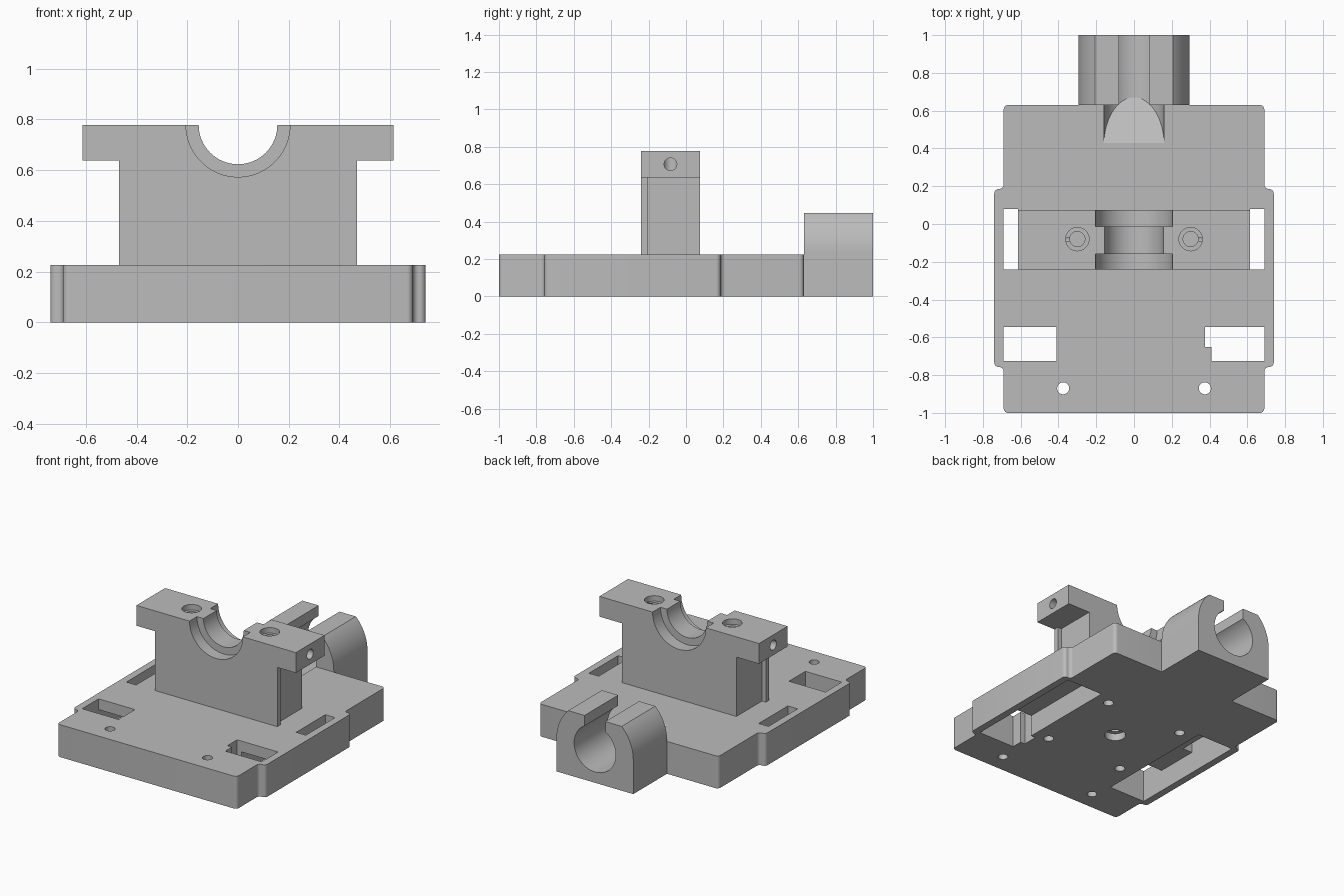
import bpy, bmesh, math
from mathutils import Vector

cube = bpy.data.objects.get("Cube")
if cube:
    bpy.data.objects.remove(cube, do_unlink=True)

grey = bpy.data.materials.new("machined_grey")
grey.use_nodes = True
COLOUR = (0.5, 0.5, 0.5, 1)
grey.diffuse_color = COLOUR
grey.node_tree.nodes["Principled BSDF"].inputs["Base Color"].default_value = COLOUR

AXES = {"x": lambda u, v, w: (w, u, v),
        "y": lambda u, v, w: (u, w, v),
        "z": lambda u, v, w: (u, v, w)}


def prism(name, points, axis, start, end):
    """Extrude a closed profile along an axis."""
    bm = bmesh.new()
    place = AXES[axis]
    face = bm.faces.new([bm.verts.new(place(u, v, start)) for u, v in points])
    out = bmesh.ops.extrude_face_region(bm, geom=[face])
    verts = [g for g in out["geom"] if isinstance(g, bmesh.types.BMVert)]
    bmesh.ops.translate(bm, verts=verts, vec=place(0, 0, end - start))
    bmesh.ops.recalc_face_normals(bm, faces=bm.faces[:])
    mesh = bpy.data.meshes.new(name)
    bm.to_mesh(mesh)
    bm.free()
    mesh.materials.append(grey)
    obj = bpy.data.objects.new(name, mesh)
    bpy.context.scene.collection.objects.link(obj)
    return obj


def arc(u, v, r, a, b, steps):
    angles = [math.radians(a + (b - a) * i / steps) for i in range(steps + 1)]
    return [(u + r * math.cos(t), v + r * math.sin(t)) for t in angles]


def rod(axis, u, v, r, start, end, sides=48):
    return prism("cutter", arc(u, v, r, 0, 360, sides)[:-1], axis, start, end)


def box(x0, x1, y0, y1, z0, z1):
    x0, x1 = sorted((x0, x1))
    return prism("cutter", [(x0, y0), (x1, y0), (x1, y1), (x0, y1)], "z", z0, z1)


def rounded(points, r, steps=6):
    """Round every right-angled corner of a profile."""
    result = []
    for i, p in enumerate(points):
        p = Vector(p)
        a = (Vector(points[i - 1]) - p).normalized() * r
        b = (Vector(points[(i + 1) % len(points)]) - p).normalized() * r
        for k in range(steps + 1):
            t = math.radians(90 * k / steps)
            result.append(tuple(p + a * (1 - math.sin(t)) + b * (1 - math.cos(t))))
    return result


def cut(obj, cutter):
    cutter.hide_render = True
    mod = obj.modifiers.new("cut", "BOOLEAN")
    mod.operation = "DIFFERENCE"
    mod.solver = "EXACT"
    mod.object = cutter
    bpy.context.view_layer.update()
    deps = bpy.context.evaluated_depsgraph_get()
    mesh = bpy.data.meshes.new_from_object(obj.evaluated_get(deps))
    obj.modifiers.remove(mod)
    obj.data = mesh
    bpy.data.objects.remove(cutter, do_unlink=True)


def bore():
    """Clamp bore that runs out on a sloping plane in the plate."""
    cutter = rod("y", 0, BORE_Z, 0.16, 0.1, 1.1, 64)
    bm = bmesh.new()
    bm.from_mesh(cutter.data)
    bmesh.ops.bisect_plane(bm, geom=bm.verts[:] + bm.edges[:] + bm.faces[:],
                           plane_co=(0, 0.43, 0.225), plane_no=(0, 0.53, 0.85),
                           clear_inner=True)
    bmesh.ops.holes_fill(bm, edges=[e for e in bm.edges if e.is_boundary])
    bmesh.ops.recalc_face_normals(bm, faces=bm.faces[:])
    bm.to_mesh(cutter.data)
    bm.free()
    return cutter


SIDES = (-1, 1)
TOP = 0.225
BORE_Z = 0.235

# Base plate with wider rounded middle
half = [(0.69, -1), (0.69, -0.757), (0.74, -0.757),
        (0.74, 0.185), (0.69, 0.185), (0.69, 0.63)]
outline = half + [(-x, y) for x, y in reversed(half)]
plate = prism("base_plate", rounded(outline, 0.024), "z", 0, TOP)
for s in SIDES:
    # Underside pocket, windows and slots
    cut(plate, box(s * 0.41, s * 0.69, -0.725, 0.16, -0.1, 0.15))
    cut(plate, box(s * 0.41, s * 0.69, -0.725, -0.545, -0.1, 0.4))
    cut(plate, box(s * 0.615, s * 0.69, -0.24, 0.08, -0.1, 0.4))
    # Through holes and blind holes underneath
    cut(plate, rod("z", s * 0.375, -0.87, 0.032, -0.1, 0.4, 24))
    for y in (-0.5, 0.1):
        cut(plate, rod("z", s * 0.3, y, 0.033, -0.1, 0.17, 24))
cut(plate, box(0.375, 0.45, -0.65, -0.545, -0.1, 0.4))
cut(plate, rod("z", 0, -0.19, 0.068, -0.1, 0.05))
cut(plate, rod("z", 0, -0.19, 0.04, -0.1, 0.17, 24))
cut(plate, bore())

# Upright support with side ears and stepped cradle
FRONT, BACK = -0.24, 0.075
half = [(0.47, TOP), (0.47, 0.637), (0.613, 0.637), (0.613, 0.778)]
support = prism("upright_support", half + [(-x, z) for x, z in reversed(half)],
                "y", FRONT, BACK)
cut(support, rod("y", 0, 0.778, 0.155, -0.5, 0.5, 64))
cut(support, rod("y", 0, 0.778, 0.205, -0.5, -0.158, 64))
cut(support, rod("y", 0, 0.778, 0.205, -0.012, 0.5, 64))
for s in SIDES:
    cut(support, box(s * 0.44, s * 0.55, -0.205, 0.3, 0.1, 0.637))
    cut(support, rod("z", s * 0.3, -0.08, 0.062, 0.74, 0.9, 32))
    cut(support, rod("z", s * 0.3, -0.08, 0.04, 0.45, 0.9, 32))
    cut(support, rod("x", -0.083, 0.707, 0.034, s * 0.3, s * 0.8, 24))

# Rear clamp: flat-topped arch with a slotted bore
flat = math.degrees(math.asin((0.45 - BORE_Z) / 0.3))
profile = ([(-0.295, 0), (0.295, 0)]
           + arc(0, BORE_Z, 0.295, 0, flat, 14)
           + arc(0, BORE_Z, 0.295, 180 - flat, 180, 14))
clamp = prism("rear_clamp", profile, "y", 0.63, 1)
cut(clamp, bore())
cut(clamp, box(-0.08, 0.08, 0.5, 1.1, BORE_Z, 0.6))

# Smooth the curved walls, keep machined edges sharp
for obj in (plate, support, clamp):
    bpy.ops.object.select_all(action="DESELECT")
    obj.select_set(True)
    bpy.context.view_layer.objects.active = obj
    bpy.ops.object.shade_smooth_by_angle(angle=math.radians(30))
